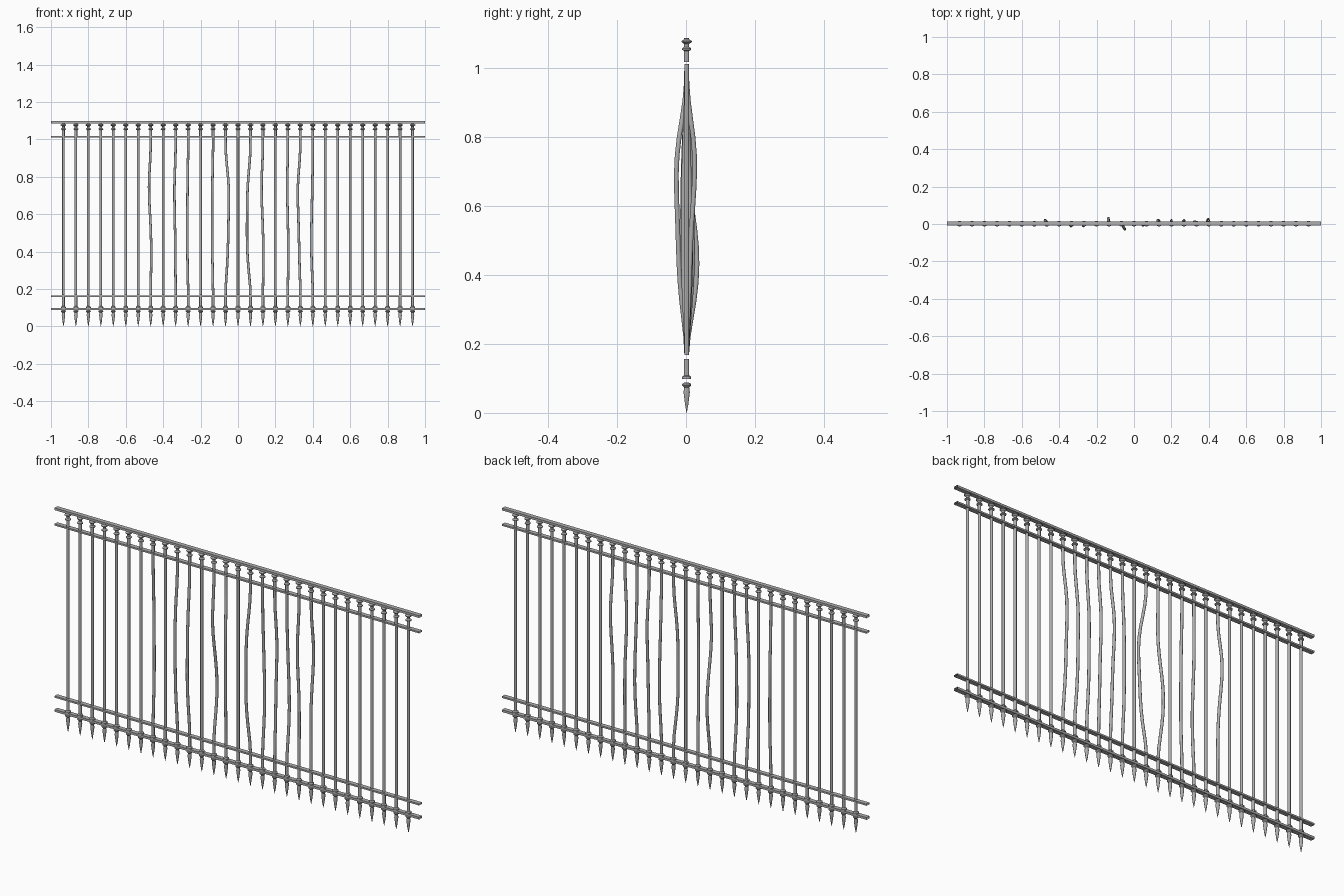
import bpy, bmesh, math

cube = bpy.data.objects.get("Cube")
if cube:
    bpy.data.objects.remove(cube)

iron = bpy.data.materials.new("grey_iron")
iron.use_nodes = True
GREY = (0.43, 0.43, 0.43, 1)
iron.diffuse_color = GREY
iron.node_tree.nodes["Principled BSDF"].inputs["Base Color"].default_value = GREY

COUNT, SPACING, SIDES = 29, 1 / 15, 12
POST_LOW, POST_HIGH = 0.168, 1.012
MIDDLE_Y = 0.002


def finish(name, bm):
    """Make an object, smooth but with sharp edges kept."""
    bmesh.ops.recalc_face_normals(bm, faces=bm.faces)
    for face in bm.faces:
        face.smooth = True
    mesh = bpy.data.meshes.new(name)
    bm.to_mesh(mesh)
    bm.free()
    mesh.set_sharp_from_angle(angle=math.radians(40))
    mesh.materials.append(iron)
    obj = bpy.data.objects.new(name, mesh)
    bpy.context.collection.objects.link(obj)


def lathe(name, profile, x, shift=lambda z: (0, 0)):
    """Stack of rings (radius, height), each moved sideways by shift."""
    bm = bmesh.new()
    rings = []
    for r, z in profile:
        dx, dy = shift(z)
        angles = [math.tau * (i + 0.5) / SIDES for i in range(SIDES)]
        rings.append([bm.verts.new((x + dx + r * math.cos(a),
                                    MIDDLE_Y + dy + r * math.sin(a), z)) for a in angles])
    for low, high in zip(rings, rings[1:]):
        for i in range(SIDES):
            j = (i + 1) % SIDES
            bm.faces.new((low[i], low[j], high[j], high[i]))
    bm.faces.new(rings[0][::-1])
    bm.faces.new(rings[-1])
    finish(name, bm)


def rail(name, z, height):
    """Flat bar with open ends."""
    bm = bmesh.new()
    bmesh.ops.create_cube(bm, size=1)
    for v in bm.verts:
        v.co = (v.co.x * 2, MIDDLE_Y + v.co.y * 0.022, z + v.co.z * height)
    ends = [f for f in bm.faces if abs(f.normal.x) > 0.9]
    bmesh.ops.delete(bm, geom=ends, context='FACES_ONLY')
    finish(name, bm)


# Horizontal rails
rail("top_rail", 1.092, 0.011)
rail("upper_rail", 1.014, 0.008)
rail("lower_rail", 0.161, 0.008)
rail("bottom_rail", 0.093, 0.011)

# Bent posts: index -> (x, y) push in the lower third and in the upper third
BENDS = {7: ((0.003, 0.004), (-0.010, 0.018)), 9: ((-0.002, -0.013), (-0.006, -0.004)),
         10: ((-0.004, -0.012), (-0.002, -0.006)), 12: ((-0.004, 0.031), (-0.003, -0.012)),
         13: ((0.012, -0.021), (0.014, -0.023)), 15: ((-0.017, -0.009), (-0.011, -0.005)),
         16: ((0.002, 0.013), (-0.008, 0.014)), 17: ((0, 0.007), (0, 0.015)),
         18: ((0.002, 0.016), (-0.004, 0.007)), 19: ((-0.006, 0.011), (-0.012, 0.003)),
         20: ((-0.008, 0.008), (-0.001, 0.021))}


def lobe(t, peak):
    power = math.log(0.5) / math.log(peak)
    return max(math.sin(math.pi * t ** power), 0) ** 3


def bend(lower, upper):
    def shift(z):
        t = min(max((z - POST_LOW) / (POST_HIGH - POST_LOW), 0), 1)
        a, b = lobe(t, 1 / 3), lobe(t, 2 / 3)
        return lower[0] * a + upper[0] * b, lower[1] * a + upper[1] * b
    return shift


COLLAR = [(0.0075, 1.018), (0.0075, 1.050), (0.0135, 1.053), (0.0135, 1.057),
          (0.0075, 1.062), (0.0075, 1.070), (0.0155, 1.076), (0.0155, 1.079),
          (0.0075, 1.084), (0.0075, 1.088)]
LOWER_NECK = [(0.0135, 0.099), (0.0135, 0.105), (0.0075, 0.109), (0.0075, 0.157)]
SPEAR = [(0.0005, 0), (0.005, 0.025), (0.0095, 0.060), (0.0075, 0.074),
         (0.0135, 0.080), (0.0135, 0.084), (0.0065, 0.088)]

for i in range(COUNT):
    x = (i - (COUNT - 1) / 2) * SPACING
    steps = 16 if i in BENDS else 1
    shaft = [(0.007, POST_LOW + (POST_HIGH - POST_LOW) * k / steps) for k in range(steps + 1)]
    if i in BENDS:
        lathe(f"bent_post_{i}", shaft, x, bend(*BENDS[i]))
    else:
        lathe(f"post_{i}", shaft, x)
    lathe(f"upper_collar_{i}", COLLAR, x)
    lathe(f"lower_neck_{i}", LOWER_NECK, x)
    lathe(f"spear_tip_{i}", SPEAR, x)
